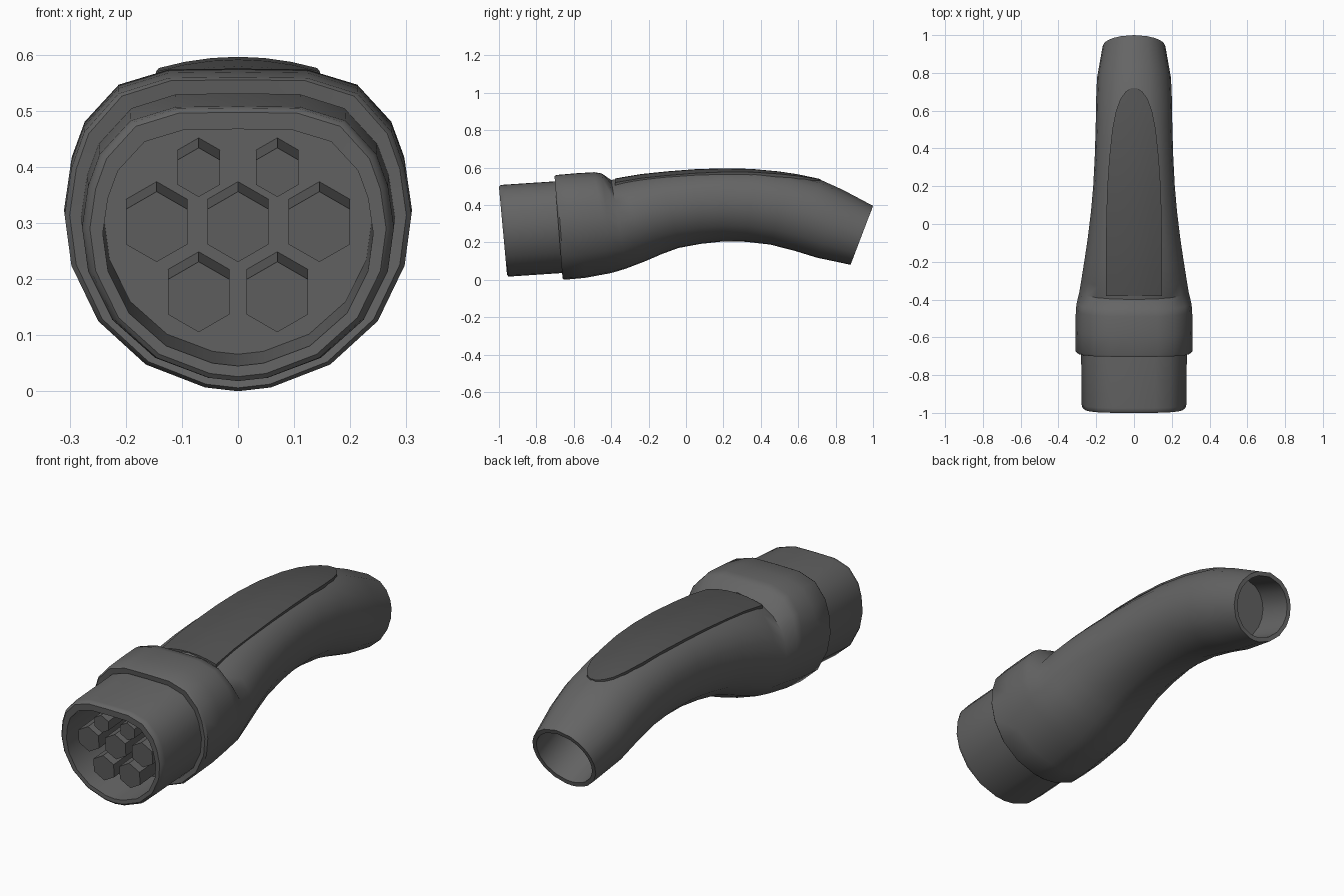
import bpy, bmesh, math

if "Cube" in bpy.data.objects:
    bpy.data.objects.remove(bpy.data.objects["Cube"])

# Half of the flat-topped round section: (x / half width, height fraction), top to bottom
D = [(0, 1), (.40, .997), (.69, .947), (.887, .825), (.961, .71), (1, .56),
     (.961, .40), (.806, .223), (.532, .085), (.19, .012), (0, 0)]


def material(name, v):
    m = bpy.data.materials.new(name)
    m.diffuse_color = (v, v, v, 1)
    m.use_nodes = True
    m.node_tree.nodes["Principled BSDF"].inputs["Base Color"].default_value = m.diffuse_color
    return m


SHELL = material("dark_plastic", .13)
PANEL = material("darker_plastic", .085)
PIN = material("pin_plastic", .12)


def ring(yb, zb, yt, zt, hw, round_=0.0):
    """Section between a bottom point and a top point; round_ blends to an ellipse."""
    half = []
    for x, t in D:
        a = math.atan2((t - .54) * 1.85, x)
        x2 = x + (math.cos(a) - x) * round_
        t2 = t + ((1 + math.sin(a)) / 2 - t) * round_
        half.append((x2 * hw, yb + (yt - yb) * t2, zb + (zt - zb) * t2))
    half[0] = (0, yt, zt)
    half[-1] = (0, yb, zb)
    return half + [(-x, y, z) for x, y, z in half[-2:0:-1]]


def finish(name, bm, mat, angle=40):
    bmesh.ops.recalc_face_normals(bm, faces=bm.faces)
    me = bpy.data.meshes.new(name)
    bm.to_mesh(me)
    bm.free()
    me.materials.append(mat)
    ob = bpy.data.objects.new(name, me)
    bpy.context.collection.objects.link(ob)
    bpy.ops.object.select_all(action='DESELECT')
    ob.select_set(True)
    bpy.context.view_layer.objects.active = ob
    bpy.ops.object.shade_smooth_by_angle(angle=math.radians(angle))
    return ob


def loft(name, rings, mat, cap_start=False, cap_end=False):
    bm = bmesh.new()
    rows = [[bm.verts.new(p) for p in r] for r in rings]
    for a, b in zip(rows, rows[1:]):
        n = len(a)
        for i in range(n):
            j = (i + 1) % n
            bm.faces.new((a[i], a[j], b[j], b[i]))
    if cap_start:
        bm.faces.new(rows[0])
    if cap_end:
        bm.faces.new(rows[-1])
    return finish(name, bm, mat)


# Handle: collar, hood step, curved grip, hollow cable end
grip = [
    (-.32, .060, -.40, .533, .290, .9),
    (-.22, .098, -.34, .546, .277, .65),
    (-.13, .137, -.24, .561, .262, .5),
    (-.04, .170, -.12, .574, .246, .4),
    (.08, .192, .05, .587, .228, .35),
    (.20, .205, .20, .592, .216, .35),
    (.32, .203, .38, .588, .208, .4),
    (.45, .188, .56, .568, .203, .6),
    (.58, .155, .72, .534, .201, .85),
    (.70, .118, .84, .480, .196, 1),
    (.88, .080, 1.0, .395, .166, 1),
]
collar = [
    (-.657, .030, -.698, .530, .275),
    (-.660, .006, -.703, .555, .300),
    (-.650, .000, -.693, .560, .309),
    (-.540, .010, -.590, .569, .310),
    (-.410, .034, -.490, .575, .308),
    (-.385, .040, -.450, .568, .304),
]
cable_hole = [(.885, .101, .993, .375, .146, 1), (.70, .165, .82, .440, .146, 1)]
loft("handle", [ring(*r) for r in collar + grip + cable_hole], SHELL, cap_end=True)

# Plug nose with socket
nose = [
    (-.60, .040, -.64, .530, .280),
    (-.93, .018, -.975, .508, .278),
    (-.95, .018, -.993, .505, .272),
    (-.957, .026, -1.0, .497, .264),
    (-.957, .045, -.997, .467, .241),
    (-.71, .066, -.745, .486, .238),
]
loft("plug_nose", [ring(*r) for r in nose], SHELL, cap_end=True)

# Hexagonal contact pins, tilted with the nose
TILT = math.radians(4.7)
LENGTH = .24
pins = [(0, .293, .063)]
for s in (-1, 1):
    pins += [(s * .145, .293, .063), (s * .07, .168, .063), (s * .07, .39, .044)]
for i, (x, z, r) in enumerate(pins):
    y = -.945 - .08 * (z - .29)
    bpy.ops.mesh.primitive_cylinder_add(
        vertices=6, radius=r, depth=LENGTH,
        location=(x, y + math.cos(TILT) * LENGTH / 2, z + math.sin(TILT) * LENGTH / 2),
        rotation=(math.pi / 2 + TILT, 0, 0))
    bpy.context.object.name = f"contact_pin_{i + 1}"
    bpy.context.object.data.materials.append(PIN)


# Top panel: crowned strip following the grip's top line
def top_z(y):
    pts = [(g[2], g[3]) for g in grip]
    for (y0, z0), (y1, z1) in zip(pts, pts[1:]):
        if y0 <= y <= y1:
            return z0 + (z1 - z0) * (y - y0) / (y1 - y0)
    return pts[-1][1]


outline = [(-.38, .148), (-.24, .148), (-.1, .148), (.05, .146), (.2, .141), (.35, .131),
           (.5, .115), (.6, .095), (.66, .073), (.70, .045), (.72, .015)]
sections = []
for y, w in outline:
    top = [(w * k / 3, y, top_z(y) + .004 - .022 * (w * k / 3 / .148) ** 2) for k in range(-3, 4)]
    sections.append(top + [(w, y, top_z(y) - .06), (-w, y, top_z(y) - .06)])
loft("top_panel", sections, PANEL, cap_start=True, cap_end=True)
